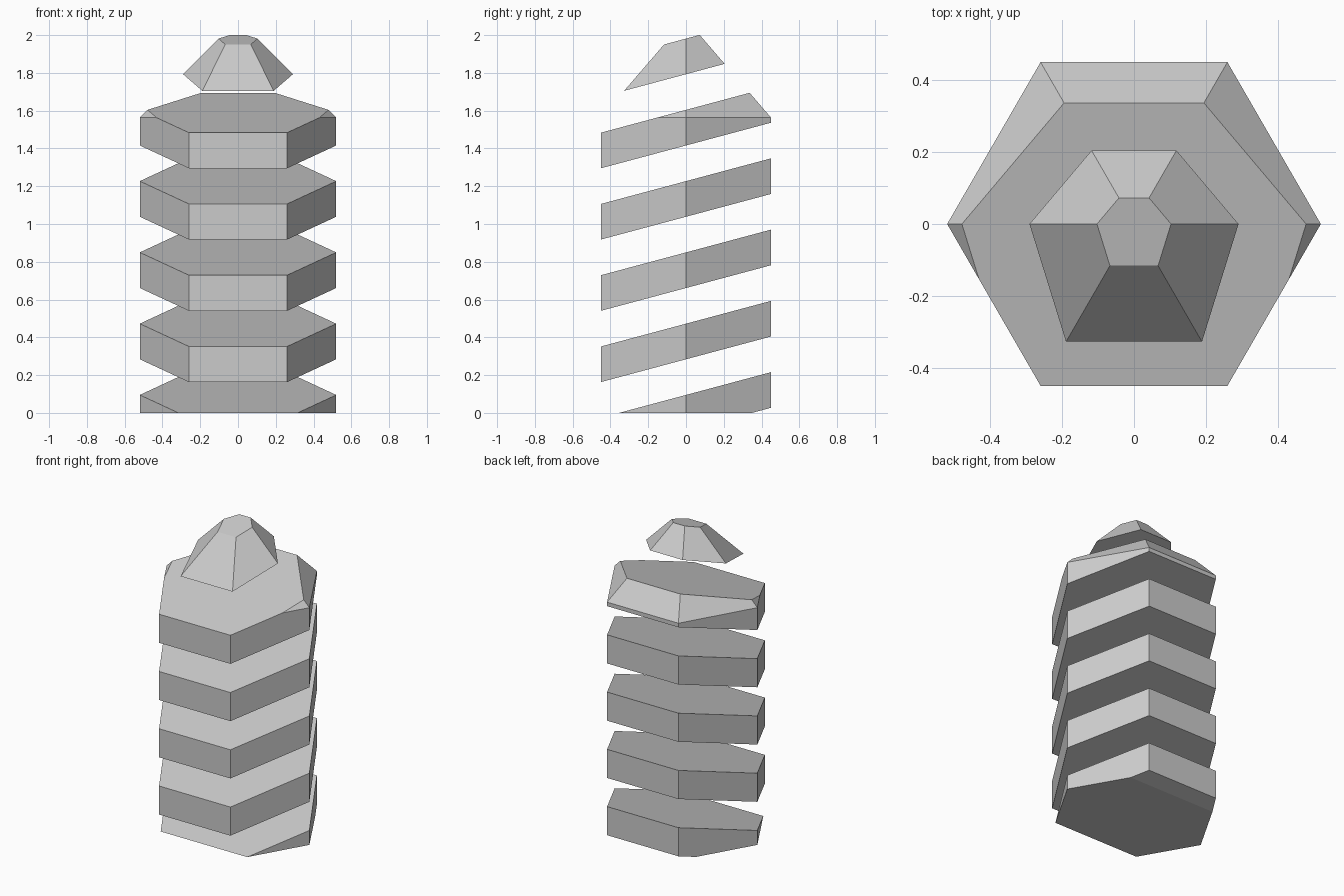
import bpy
import bmesh
import math
from mathutils import Vector

if "Cube" in bpy.data.objects:
    bpy.data.objects.remove(bpy.data.objects["Cube"], do_unlink=True)

RADIUS = 0.52            # hexagon corner radius
SHOULDER, APEX = 1.563, 2.085
TILT = math.tan(math.radians(15))
PITCH, THICK = 0.3773, 0.1885
FIRST_TOP = 0.095        # height of the lowest slab's top at the axis

grey = bpy.data.materials.new("plain grey")
grey.use_nodes = True
COLOUR = (0.6, 0.6, 0.6, 1)
grey.diffuse_color = COLOUR
grey.node_tree.nodes["Principled BSDF"].inputs["Base Color"].default_value = COLOUR


def pointed_column():
    """Six-sided column with a pyramid roof."""
    bm = bmesh.new()
    rings = [[bm.verts.new((RADIUS * math.cos(i * math.pi / 3),
                            RADIUS * math.sin(i * math.pi / 3), z))
              for i in range(6)] for z in (0, SHOULDER)]
    tip = bm.verts.new((0, 0, APEX))
    low, high = rings
    bm.faces.new(low[::-1])
    for i in range(6):
        j = (i + 1) % 6
        bm.faces.new((low[i], low[j], high[j], high[i]))
        bm.faces.new((high[i], high[j], tip))
    return bm


def cut(bm, height, normal):
    """Remove everything on the normal's side of a plane and cap the cut."""
    geom = bm.verts[:] + bm.edges[:] + bm.faces[:]
    res = bmesh.ops.bisect_plane(bm, geom=geom, dist=1e-6, plane_co=(0, 0, height),
                                 plane_no=normal, clear_outer=True)
    edges = [e for e in res["geom_cut"] if isinstance(e, bmesh.types.BMEdge)]
    bmesh.ops.contextual_create(bm, geom=edges)


# Slanted slices of the column, from the foot to the roof tip
up = Vector((0, -TILT, 1)).normalized()
names = ["foot_slab", "lower_slab", "middle_slab", "upper_slab", "shoulder_slab", "tip_cap"]
for k, name in enumerate(names):
    bm = pointed_column()
    top = FIRST_TOP + k * PITCH
    cut(bm, top, up)
    cut(bm, top - THICK, -up)
    bmesh.ops.recalc_face_normals(bm, faces=bm.faces[:])
    mesh = bpy.data.meshes.new(name)
    bm.to_mesh(mesh)
    bm.free()
    mesh.materials.append(grey)
    bpy.context.collection.objects.link(bpy.data.objects.new(name, mesh))
